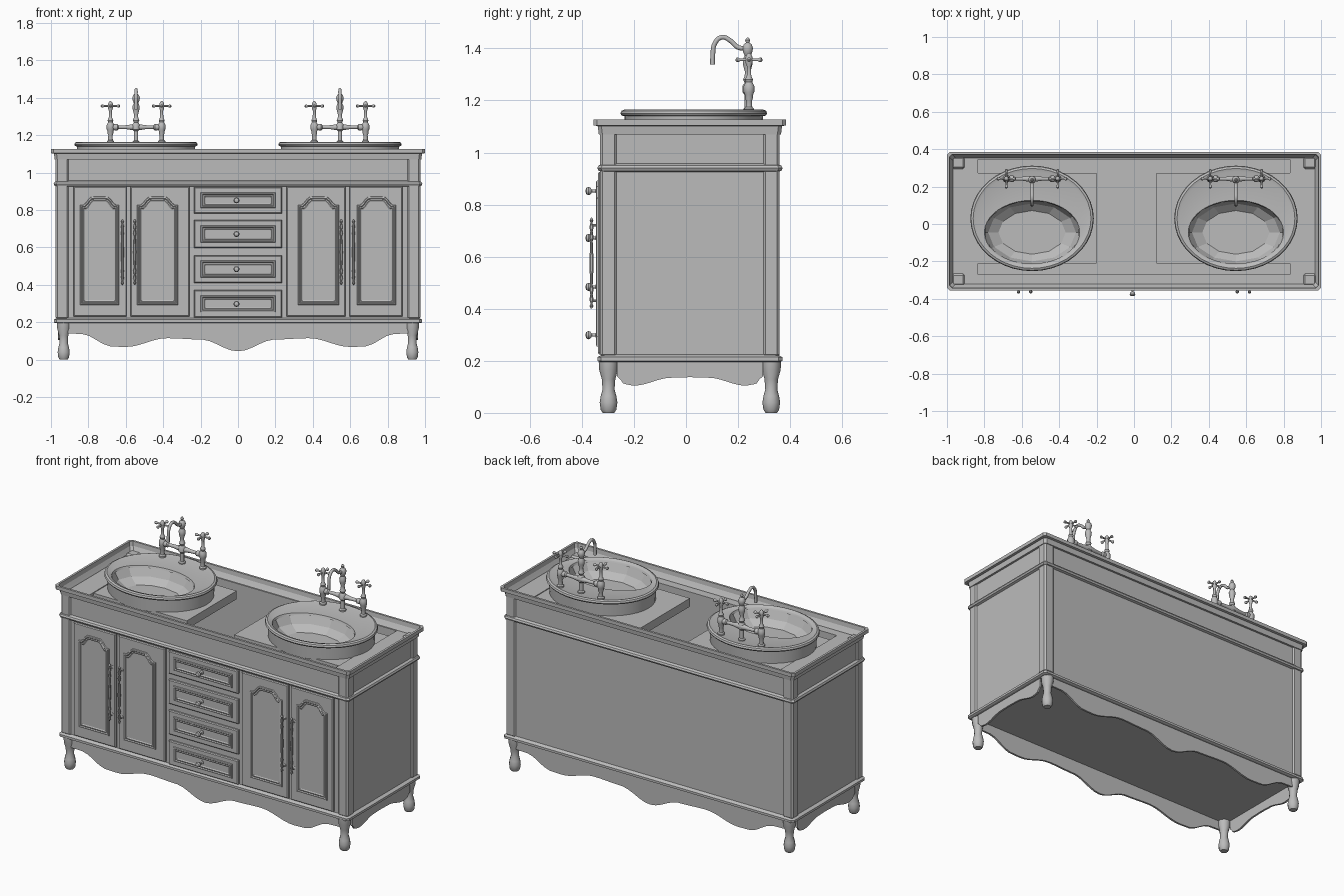
import bpy, bmesh, math
from mathutils import Vector

cube = bpy.data.objects.get("Cube")
if cube:
    bpy.data.objects.remove(cube)

GREY = (0.5, 0.5, 0.5, 1)
grey = bpy.data.materials.new("plain_grey")
grey.use_nodes = True
grey.diffuse_color = GREY
grey.node_tree.nodes["Principled BSDF"].inputs["Base Color"].default_value = GREY


def finish(name, bm, smooth=False):
    bmesh.ops.recalc_face_normals(bm, faces=bm.faces)
    me = bpy.data.meshes.new(name)
    bm.to_mesh(me)
    bm.free()
    me.materials.append(grey)
    ob = bpy.data.objects.new(name, me)
    bpy.context.collection.objects.link(ob)
    if smooth:
        bpy.ops.object.select_all(action='DESELECT')
        ob.select_set(True)
        bpy.context.view_layer.objects.active = ob
        bpy.ops.object.shade_smooth_by_angle(angle=math.radians(40))
    return ob


def loft(name, rings, smooth=False, cap_start=True, cap_end=True):
    """Skin a row of closed outlines with equal point counts."""
    bm = bmesh.new()
    rows = [[bm.verts.new(p) for p in r] for r in rings]
    n = len(rows[0])
    for a, b in zip(rows, rows[1:]):
        for i in range(n):
            j = (i + 1) % n
            bm.faces.new((a[i], a[j], b[j], b[i]))
    if cap_start:
        bm.faces.new(rows[0])
    if cap_end:
        bm.faces.new(rows[-1])
    return finish(name, bm, smooth)


def lathe(name, profile, loc, axis=(0, 0, 1), n=12):
    """Turn a profile of (radius, distance) about an axis."""
    q = Vector(axis).to_track_quat('Z', 'Y')
    rings = [[Vector(loc) + q @ Vector((r * math.cos(t), r * math.sin(t), h))
              for t in [math.tau * (i + .5) / n for i in range(n)]]
             for r, h in profile]
    return loft(name, rings, True)


def box(name, x0, x1, y0, y1, z0, z1, bevel=0):
    ob = loft(name, [[(x0, y0, z), (x1, y0, z), (x1, y1, z), (x0, y1, z)] for z in (z0, z1)])
    if bevel:
        m = ob.modifiers.new("bevel", 'BEVEL')
        m.width = bevel
        m.segments = 1
    return ob


def plan(d, z):
    """Cabinet outline in plan, grown by d."""
    x, y0, y1, c = .975 + d, -.33 - d, .36 + d, .014
    return [(x, y0 + c, z), (x, y1 - c, z), (x - c, y1, z), (c - x, y1, z),
            (-x, y1 - c, z), (-x, y0 + c, z), (c - x, y0, z), (x - c, y0, z)]


def well(z):
    x, y0, y1, e = .835, -.27, .345, .001
    return [(x, y0 + e, z), (x, y1 - e, z), (x - e, y1, z), (e - x, y1, z),
            (-x, y1 - e, z), (-x, y0 + e, z), (e - x, y0, z), (x - e, y0, z)]


def raised_panel(name, outline, steps):
    """Outline in x, z stepped inwards along y."""
    xs, zs = [p[0] for p in outline], [p[1] for p in outline]
    cx, cz = (min(xs) + max(xs)) / 2, (min(zs) + max(zs)) / 2
    hw, hh = max(xs) - cx, max(zs) - cz
    return loft(name, [[(cx + (x - cx) * (1 - i / hw), y, cz + (z - cz) * (1 - i / hh))
                        for x, z in outline] for i, y in steps])


def rect(x0, x1, z0, z1):
    return [(x0, z0), (x1, z0), (x1, z1), (x0, z1)]


def arch(x0, x1, z0, z1, rise=.045, n=14):
    top = []
    for i in range(n + 1):
        t = i / n
        s = min(1, max(0, (.5 - abs(t - .5) - .06) / .24))
        top.append((x1 + (x0 - x1) * t, z1 - rise + rise * s * s * (3 - 2 * s)))
    return [(x0, z0), (x1, z0)] + top


# Cabinet shell with mouldings, counter lip and open well
shell = [(0, .195), (.01, .2), (.01, .214), (-.008, .224), (-.008, .925), (.006, .93),
         (.011, .94), (.006, .95), (-.008, .957), (-.008, 1.072), (0, 1.085),
         (.01, 1.102), (.025, 1.104), (.025, 1.126), (.012, 1.126), (.005, 1.07)]
loft("cabinet_body", [plan(d, z) for d, z in shell] + [well(1.07), well(.23)])

# Corner posts and turned feet
for sx in (-1, 1):
    for end, ya, yb in (("front", -.33, -.265), ("back", .295, .36)):
        xa, xb = sorted((sx * .905, sx * .975))
        box(end + "_corner_post", xa, xb, ya, yb, .215, 1.08, .01)
        lathe(end + "_foot", [(.022, 0), (.03, .012), (.034, .04), (.03, .065), (.023, .09),
                              (.026, .13), (.036, .165), (.038, .2)],
              (sx * .932, (ya + yb) / 2, 0), n=10)


# Scalloped aprons: heights are interpolated with a cosine ease
def eased(keys, t):
    for (a, za), (b, zb) in zip(keys, keys[1:]):
        if t <= b:
            return za + (zb - za) * (1 - math.cos(math.pi * (t - a) / (b - a))) / 2
    return keys[-1][1]


def apron(name, point, lo, hi, keys, thick, n=48):
    ts = [lo + (hi - lo) * i / n for i in range(n + 1)]
    line = [(t, eased(keys, abs(t - (lo + hi) / 2))) for t in ts] + [(hi, .2), (lo, .2)]
    loft(name, [[point(t, o, z) for t, z in line] for o in thick])


long_wave = [(0, .045), (.2, .108), (.38, .115), (.6, .068), (.67, .07), (.84, .138), (.91, .14)]
short_wave = [(0, .137), (.07, .135), (.215, .105), (.25, .11), (.28, .14)]
for name, o in (("front_apron", -.318), ("back_apron", .336)):
    apron(name, lambda t, y, z: (t, y, z), -.91, .91, long_wave, (o, o + .012))
for name, o in (("left_apron", .95), ("right_apron", -.962)):
    apron(name, lambda t, x, z: (x, t, z), -.265, .295, short_wave, (o, o + .012))

# Doors with arched panels and long pulls
FACE = -.338
frame_steps = [(0, -.32), (0, FACE + .005), (.005, FACE)]
mould_steps = [(0, FACE + .002), (.003, -.344), (.009, -.346), (.014, -.341), (.02, -.343), (.026, -.339)]
for s in (-1, 1):
    for x0, x1, p0, p1, hx in ((.26, .575, .32, .54, .552), (.595, .88, .635, .845, .618)):
        a, b = sorted((s * x0, s * x1))
        raised_panel("door", rect(a, b, .23, .925), frame_steps)
        a, b = sorted((s * p0, s * p1))
        raised_panel("door_panel", arch(a, b, .292, .872), mould_steps)
        lathe("door_pull", [(.002, .40), (.008, .41), (.004, .42), (.009, .435), (.005, .455),
                            (.009, .475), (.005, .49), (.007, .53), (.009, .575), (.007, .62),
                            (.005, .66), (.009, .675), (.005, .695), (.009, .715), (.004, .73),
                            (.008, .74), (.002, .75)], (s * hx, -.363, 0), n=8)
        for z in (.43, .72):
            lathe("pull_mount", [(.011, 0), (.011, .004), (.005, .008), (.005, .03)],
                  (s * hx, FACE + .002, z), (0, -1, 0), 8)

# Drawers with knobs
for z0, z1 in ((.225, .372), (.41, .558), (.597, .747), (.782, .922)):
    raised_panel("drawer", rect(-.235, .235, z0, z1), frame_steps)
    raised_panel("drawer_panel", rect(-.2, .2, z0 + .028, z1 - .028), mould_steps)
    lathe("drawer_knob", [(.013, 0), (.013, .006), (.006, .01), (.006, .024), (.014, .03),
                          (.016, .037), (.012, .045), (.003, .048)],
          (-.008, FACE, (z0 + z1) / 2), (0, -1, 0), 10)

# Shelves carrying the basins
box("left_basin_shelf", .12, .834, -.21, .272, 1.015, 1.066)
box("right_basin_shelf", -.834, -.2, -.21, .272, 1.015, 1.066)


def ellipse(cx, cy, rx, ry, z, n=40):
    return [(cx + rx * math.cos(math.tau * i / n), cy + ry * math.sin(math.tau * i / n), z)
            for i in range(n)]


def tube(name, pts, r):
    cu = bpy.data.curves.new(name, 'CURVE')
    cu.dimensions = '3D'
    cu.bevel_depth, cu.bevel_resolution, cu.resolution_u = r, 2, 5
    cu.use_fill_caps = True
    sp = cu.splines.new('BEZIER')
    sp.bezier_points.add(len(pts) - 1)
    for bp, p in zip(sp.bezier_points, pts):
        bp.co = p
        bp.handle_left_type = bp.handle_right_type = 'AUTO'
    cu.materials.append(grey)
    bpy.context.collection.objects.link(bpy.data.objects.new(name, cu))


for cx in (-.545, .545):
    # Oval basin with an off-centre faceted bowl
    rim = [(.312, .262, 1.06), (.315, .266, 1.14), (.325, .277, 1.142), (.33, .282, 1.15),
           (.326, .278, 1.16), (.315, .267, 1.165), (.3, .25, 1.16)]
    loft("basin_rim", [ellipse(cx, .03, *r) for r in rim]
         + [ellipse(cx, -.045, .255, .172, 1.157), ellipse(cx, -.045, .25, .167, 1.145)],
         True, cap_start=False, cap_end=False)
    loft("basin_bowl", [ellipse(cx, -.045, *r, 12) for r in
                        ((.262, .178, 1.148), (.235, .155, 1.1), (.17, .11, 1.06), (.05, .035, 1.04))],
         cap_start=False)

    # Bridge faucet: two valves, cross tube, column and curved spout
    fy = .242
    for vx in (cx - .137, cx + .137):
        lathe("faucet_valve", [(.02, 1.158), (.02, 1.168), (.013, 1.175), (.012, 1.2), (.016, 1.21),
                               (.016, 1.222), (.021, 1.232), (.021, 1.255), (.013, 1.27), (.016, 1.28),
                               (.009, 1.295), (.008, 1.33), (.013, 1.343), (.013, 1.368),
                               (.008, 1.378), (.003, 1.382)], (vx, fy, 0))
        for ax in ((1, 0, 0), (0, 1, 0)):
            lathe("valve_cross_handle", [(.003, -.052), (.009, -.047), (.009, -.04), (.005, -.034),
                                         (.005, .034), (.009, .04), (.009, .047), (.003, .052)],
                  (vx, fy, 1.356), ax, 8)
    half = [(.012, .137), (.017, .115), (.017, .1), (.01, .093), (.011, .05), (.016, .02)]
    lathe("faucet_bridge", [(r, -h) for r, h in half] + [(r, h) for r, h in half[::-1]],
          (cx, fy, 1.243), (1, 0, 0))
    lathe("faucet_column", [(.012, 1.222), (.02, 1.23), (.02, 1.258), (.012, 1.268), (.018, 1.28),
                            (.012, 1.295), (.011, 1.31), (.018, 1.335), (.02, 1.355), (.012, 1.372),
                            (.018, 1.385), (.021, 1.4), (.016, 1.415), (.007, 1.422), (.01, 1.432),
                            (.003, 1.442)], (cx, fy - .005, 0))
    lathe("faucet_support", [(.02, 1.158), (.02, 1.166), (.012, 1.172), (.012, 1.23)], (cx, fy - .005, 0))
    tube("faucet_spout", [(cx, y, z) for y, z in ((.235, 1.4), (.2, 1.404), (.17, 1.43), (.138, 1.443),
                                                  (.111, 1.42), (.103, 1.375), (.102, 1.338))], .009)
